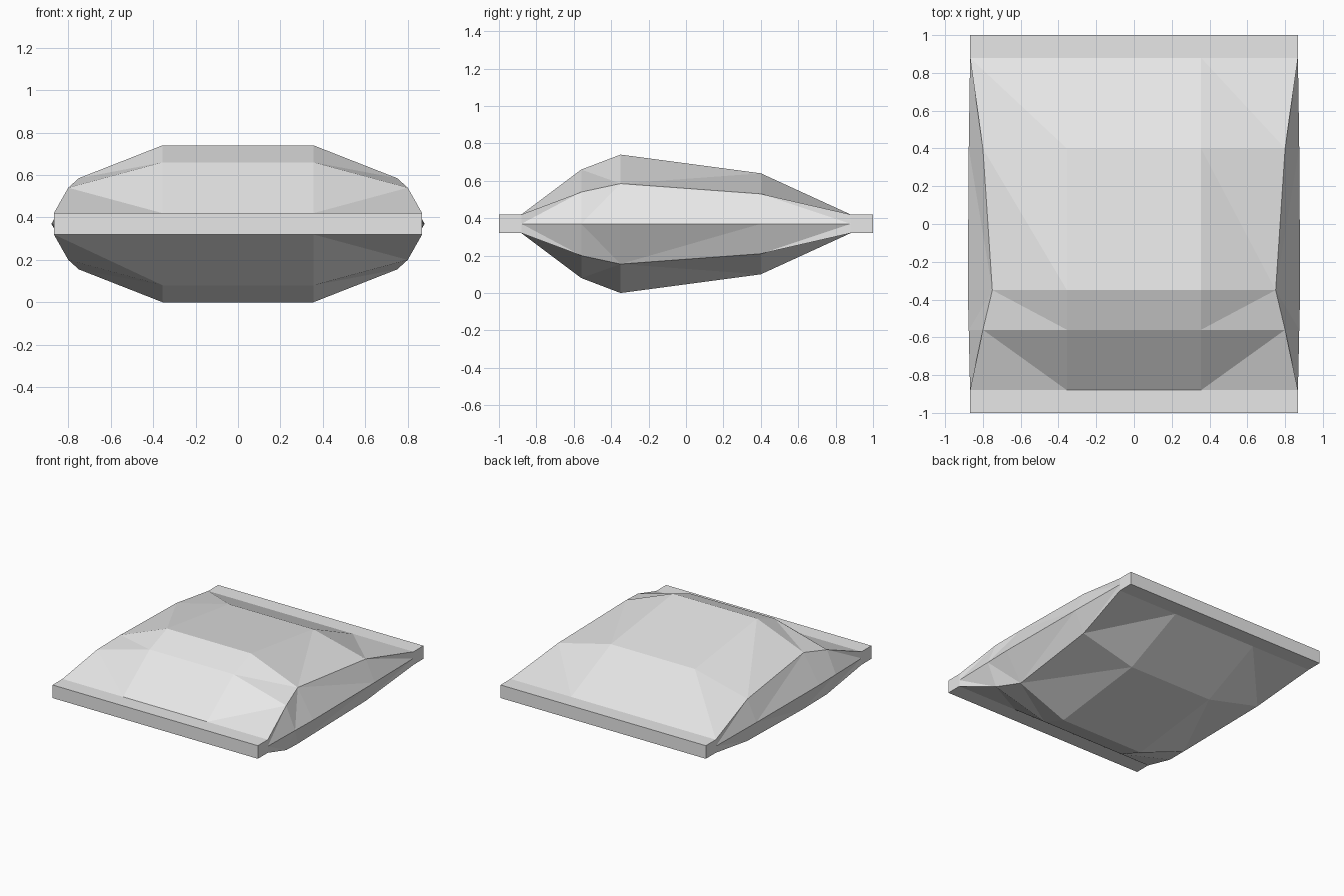
import bpy
import bmesh

old = bpy.data.objects.get("Cube")
if old:
    bpy.data.objects.remove(old, do_unlink=True)

MID = 0.37          # height of the seam plane
CROWN_X = 0.355     # half width of the flat crown

# Rows from front to back: y, crown height, ridge x, ridge height, seam x
ROWS = [
    (-1.00, 0.05, 0.868, 0.05, 0.868),
    (-0.88, 0.05, 0.868, 0.05, 0.868),
    (-0.56, 0.29, 0.80, 0.17, 0.875),
    (-0.35, 0.37, 0.75, 0.215, 0.88),
    (0.40, 0.27, 0.80, 0.16, 0.875),
    (0.88, 0.05, 0.868, 0.05, 0.868),
    (1.00, 0.05, 0.868, 0.05, 0.868),
]
PEAK = 3            # row of the highest point
RIDGES = (1, 4, 6, 9)

# Plain fabric
fabric = bpy.data.materials.new("light_grey_fabric")
fabric.use_nodes = True
colour = (0.8, 0.8, 0.8, 1.0)
fabric.diffuse_color = colour
fabric.node_tree.nodes["Principled BSDF"].inputs["Base Color"].default_value = colour


def ring(bm, y, crown, ridge_x, ridge, seam_x):
    """Closed cross-section: seam, ridge, crown, then mirrored round."""
    top = [(seam_x, 0), (ridge_x, ridge), (CROWN_X, crown),
           (-CROWN_X, crown), (-ridge_x, ridge)]
    points = top + [(-x, -z) for x, z in top]
    return [bm.verts.new((x, y, MID + z)) for x, z in points]


# Cushion body, lofted through the rows
bm = bmesh.new()
rings = [ring(bm, *row) for row in ROWS]
count = len(rings[0])
for i in range(len(rings) - 1):
    front, back = rings[i], rings[i + 1]
    for k in range(count):
        n = (k + 1) % count
        a, b, c, d = front[k], front[n], back[n], back[k]
        if k in (2, 7):                      # crown strips stay flat quads
            bm.faces.new((a, b, c, d))
            continue
        # Fold each cell along the diagonal leaving the ridge
        ridge_in_back = i < PEAK
        fold_ac = (k in RIDGES) != ridge_in_back
        if (k == 3 and i >= PEAK) or (k == 6 and i == 1):
            fold_ac = not fold_ac            # uneven creases on one side
        if fold_ac:
            bm.faces.new((a, b, c))
            bm.faces.new((a, c, d))
        else:
            bm.faces.new((a, b, d))
            bm.faces.new((b, c, d))

# Flat ends of the front and back hems
bm.faces.new(rings[0])
bm.faces.new(rings[-1])
bmesh.ops.recalc_face_normals(bm, faces=bm.faces)

mesh = bpy.data.meshes.new("cushion")
bm.to_mesh(mesh)
bm.free()
mesh.materials.append(fabric)
cushion = bpy.data.objects.new("cushion", mesh)
bpy.context.collection.objects.link(cushion)
